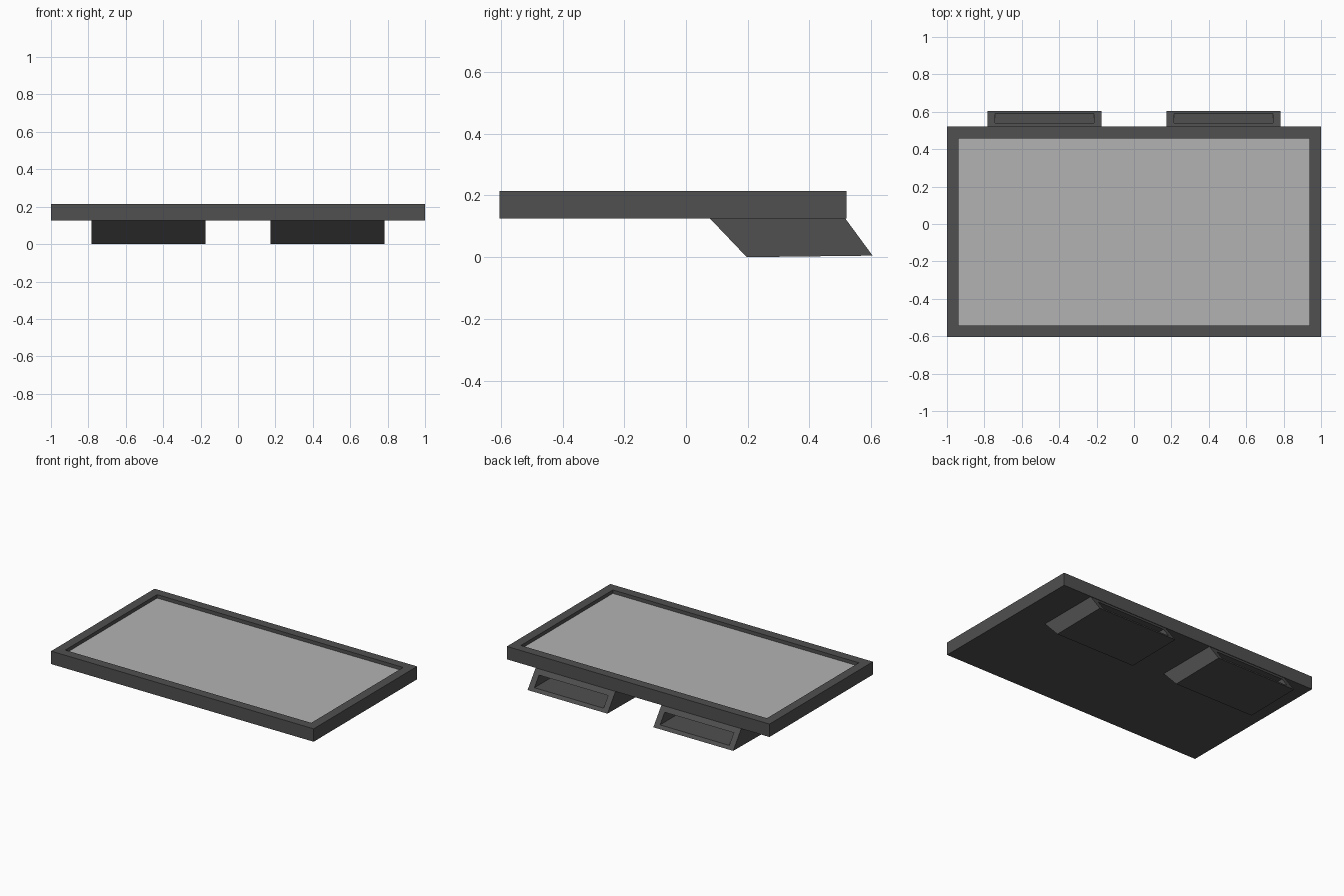
import bpy, bmesh

if "Cube" in bpy.data.objects:
    bpy.data.objects.remove(bpy.data.objects["Cube"])


def material(name, value):
    m = bpy.data.materials.new(name)
    m.diffuse_color = (value, value, value, 1)
    m.use_nodes = True
    m.node_tree.nodes["Principled BSDF"].inputs["Base Color"].default_value = m.diffuse_color
    return m


dark = material("dark_grey", 0.08)
light = material("light_grey", 0.45)


def finish(name, bm, mat):
    bmesh.ops.recalc_face_normals(bm, faces=bm.faces)
    mesh = bpy.data.meshes.new(name)
    bm.to_mesh(mesh)
    bm.free()
    mesh.materials.append(mat)
    obj = bpy.data.objects.new(name, mesh)
    bpy.context.collection.objects.link(obj)
    return obj


def prism(name, x0, x1, profile, mat):
    """Extrude a (y, z) profile along x."""
    bm = bmesh.new()
    face = bm.faces.new([bm.verts.new((x0, y, z)) for y, z in profile])
    ext = bmesh.ops.extrude_face_region(bm, geom=[face])
    verts = [v for v in ext["geom"] if isinstance(v, bmesh.types.BMVert)]
    bmesh.ops.translate(bm, verts=verts, vec=(x1 - x0, 0, 0))
    return finish(name, bm, mat)


def cut(target, cutter):
    mod = target.modifiers.new("recess", 'BOOLEAN')
    mod.operation = 'DIFFERENCE'
    mod.solver = 'EXACT'
    mod.object = cutter
    bpy.context.view_layer.objects.active = target
    bpy.ops.object.modifier_apply(modifier=mod.name)
    bpy.data.objects.remove(cutter)


def box(name, x, y0, y1, z0, z1, mat):
    return prism(name, -x, x, [(y0, z0), (y1, z0), (y1, z1), (y0, z1)], mat)


# Shallow tray-like housing with a recessed panel
housing = box("housing", 1.0, -0.605, 0.52, 0.126, 0.215, dark)
cut(housing, box("housing_cutter", 0.937, -0.542, 0.458, 0.19, 0.3, dark))
box("panel", 0.937, -0.542, 0.458, 0.186, 0.191, light)

# Two slanted pods below, each with a deep slot in its sloping rear face
for side, label in ((-1, "left"), (1, "right")):
    x0, x1 = sorted((side * 0.175, side * 0.783))
    pod = prism(label + "_pod", x0, x1,
                [(0.077, 0.126), (0.197, 0.0), (0.605, 0.005), (0.516, 0.126)], dark)
    s0, s1 = sorted((side * 0.215, side * 0.742))
    slot = prism(label + "_slot_cutter", s0, s1,
                 [(0.36, 0.026), (0.75, 0.026), (0.75, 0.094), (0.36, 0.094)], dark)
    cut(pod, slot)
